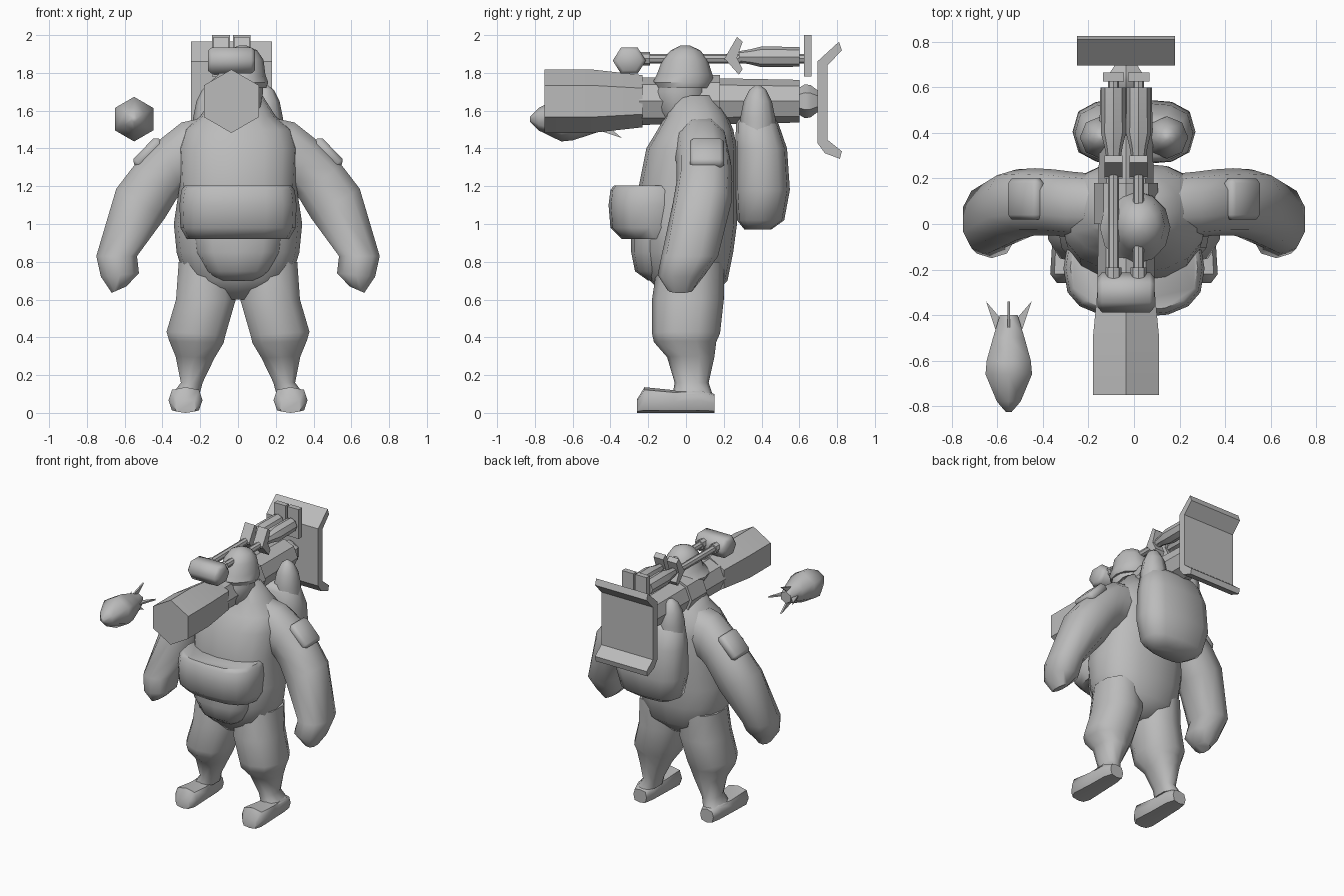
import bpy, bmesh, math
from mathutils import Vector, Matrix

if "Cube" in bpy.data.objects:
    bpy.data.objects.remove(bpy.data.objects["Cube"], do_unlink=True)

grey = bpy.data.materials.new("plain_grey")
grey.use_nodes = True
grey.diffuse_color = (0.5, 0.5, 0.5, 1)
grey.node_tree.nodes["Principled BSDF"].inputs["Base Color"].default_value = (0.5, 0.5, 0.5, 1)


def finish(name, bm, angle=40, mirrored=False):
    """Turn a bmesh into a smooth shaded object, flipped in x if asked."""
    if mirrored:
        bmesh.ops.scale(bm, vec=(-1, 1, 1), verts=bm.verts)
    bmesh.ops.recalc_face_normals(bm, faces=bm.faces)
    mesh = bpy.data.meshes.new(name)
    bm.to_mesh(mesh)
    bm.free()
    mesh.materials.append(grey)
    ob = bpy.data.objects.new(name, mesh)
    bpy.context.collection.objects.link(ob)
    bpy.ops.object.select_all(action='DESELECT')
    ob.select_set(True)
    bpy.context.view_layer.objects.active = ob
    bpy.ops.object.shade_smooth_by_angle(angle=math.radians(angle))
    return ob


def span(xa, za, xb, zb, y0, y1):
    """Ring reaching between two points in xz, and from y0 to y1."""
    a, b = Vector((xa, 0, za)), Vector((xb, 0, zb))
    return ((a + b) / 2 + Vector((0, (y0 + y1) / 2, 0)), (a - b) / 2, Vector((0, (y1 - y0) / 2, 0)))


def level(z, half, y0, y1, x=0):
    """Horizontal ring."""
    return span(x + half, z, x - half, z, y0, y1)


def upright(y, rx, rz, x, z):
    """Ring facing along y."""
    return (Vector((x, y, z)), Vector((rx, 0, 0)), Vector((0, 0, rz)))


def loft(name, rings, sides=8, boxy=1.0, angle=50, mirrored=False):
    bm = bmesh.new()
    loops = []
    for c, u, v in rings:
        loop = []
        for i in range(sides):
            t = math.pi / 2 + 2 * math.pi * i / sides
            p, q = (math.copysign(abs(f) ** boxy if abs(f) > 1e-6 else 0, f) for f in (math.cos(t), math.sin(t)))
            loop.append(bm.verts.new(c + u * p + v * q))
        loops.append(loop)
    for a, b in zip(loops, loops[1:]):
        for i in range(sides):
            j = (i + 1) % sides
            bm.faces.new((a[i], a[j], b[j], b[i]))
    bm.faces.new(loops[0])
    bm.faces.new(loops[-1])
    return finish(name, bm, angle, mirrored)


def tube(name, x, z, stations, sides=6, angle=40):
    """Turned part along y from (y, radius) stations."""
    return loft(name, [upright(y, r, r, x, z) for y, r in stations], sides, 1, angle)


def prism(name, x0, x1, outline):
    """Side outline in yz drawn out across x."""
    bm = bmesh.new()
    face = bm.faces.new([bm.verts.new((x0, y, z)) for y, z in outline])
    out = bmesh.ops.extrude_face_region(bm, geom=[face])["geom"]
    bmesh.ops.translate(bm, vec=(x1 - x0, 0, 0), verts=[g for g in out if isinstance(g, bmesh.types.BMVert)])
    return finish(name, bm, 30)


# Body
loft("torso", [level(.60, .10, -.1, .12), level(.70, .28, -.19, .22), level(.85, .325, -.24, .25),
               level(1.0, .34, -.25, .27), level(1.2, .31, -.25, .27), level(1.4, .32, -.21, .27),
               level(1.5, .29, -.15, .25), level(1.57, .2, -.11, .22), level(1.68, .13, -.08, .15)],
     16, .85, 60)
loft("lower_belly", [level(.70, .12, -.2, 0), level(.75, .17, -.27, 0), level(.85, .23, -.29, 0),
                     level(.93, .24, -.29, 0)], 12, .8, 60)
loft("belly_pouch", [level(.92, .27, -.34, 0), level(.98, .305, -.40, .02), level(1.1, .31, -.41, .02),
                     level(1.18, .30, -.40, .02), level(1.205, .28, -.38, 0)], 16, .75)

# Limbs, both sides
for side, flip in (("left", False), ("right", True)):
    loft(side + "_arm", [span(.18, 1.57, .16, 1.22, -.06, .22), span(.30, 1.545, .25, 1.19, -.06, .23),
                         span(.42, 1.45, .29, 1.17, -.05, .24), span(.55, 1.32, .32, 1.13, -.05, .245),
                         span(.65, 1.19, .38, 1.03, -.07, .24), span(.755, .83, .53, .83, -.13, .17),
                         span(.73, .72, .52, .74, -.15, .10), span(.67, .635, .59, .67, -.10, .04)],
         10, .85, 60, flip)
    loft(side + "_leg", [span(.32, .80, .02, .80, -.15, .2), span(.335, .6, .005, .6, -.18, .2),
                         span(.385, .43, .06, .41, -.18, .18), span(.37, .38, .07, .37, -.17, .16),
                         span(.335, .3, .12, .29, -.10, .15), span(.305, .16, .185, .16, -.06, .12),
                         span(.35, .1, .2, .1, -.07, .14)], 10, .85, 60, flip)
    loft(side + "_boot", [upright(-.26, .06, .035, .278, .035), upright(-.22, .09, .068, .278, .068),
                          upright(-.06, .08, .06, .278, .06), upright(.08, .075, .065, .278, .065),
                          upright(.15, .055, .05, .278, .05)], 8, .65, 60, flip)
    patch = bmesh.new()
    turn = Matrix.Translation((.475, .11, 1.375)) @ Matrix.Rotation(math.radians(46), 4, 'Y')
    bmesh.ops.create_cube(patch, size=1, matrix=turn @ Matrix.Diagonal((.19, .18, .07, 1)))
    bmesh.ops.bevel(patch, geom=patch.edges[:], offset=.02, segments=1, affect='EDGES')
    finish(side + "_shoulder_patch", patch, 50, flip)

# Head and helmet
loft("face", [level(1.54, .08, -.11, .1, .01), level(1.6, .11, -.15, .11, .01),
              level(1.70, .13, -.17, .11, .01), level(1.8, .11, -.12, .1, .02)], 10)
loft("helmet", [level(1.72, .145, -.16, .13, .005), level(1.75, .155, -.175, .145, .005),
                level(1.79, .125, -.155, .14, .02), level(1.87, .11, -.125, .115, .025),
                level(1.92, .075, -.08, .075, .025), level(1.945, .02, -.03, .02, .025)], 12, 1, 35)

# Backpack with two shells standing in it
loft("backpack", [level(.97, .14, .31, .45), level(1.02, .23, .27, .52), level(1.18, .27, .26, .55),
                  level(1.4, .26, .26, .535), level(1.53, .23, .265, .49), level(1.57, .17, .29, .46)],
     12, .7, 60)
for x in (-.145, .145):
    loft("pack_shell", [level(z, r, .38 - r, .38 + r, x)
                        for z, r in ((1.3, .09), (1.56, .093), (1.65, .075), (1.71, .045), (1.735, .012))], 8, 1, 60)

# Shoulder launcher
AX, AZ = -.035, 1.65
tube("launcher_muzzle", AX, AZ, [(-.75, .168), (-.5, .168), (-.23, .138)])
tube("launcher_barrel", AX, AZ, [(-.25, .125), (.15, .122), (.6, .113)], 8)
tube("launcher_collar", AX, AZ, [(.0, .14), (.18, .14)], 8)
tube("launcher_nozzle", AX, AZ, [(.58, .06), (.63, .09), (.66, .085), (.72, .04)])
prism("rear_shield", -.25, .18, [(.81, 1.965), (.695, 1.86), (.695, 1.43), (.735, 1.375), (.815, 1.345),
                                 (.825, 1.385), (.75, 1.445), (.75, 1.84), (.825, 1.92)])

# Sighting gear above the launcher
loft("sight_box", [span(x, 1.865 + r, x, 1.865 - r, -.30 - r * 1.1, -.30 + r * 1.1)
                   for x, r in ((-.16, .06), (-.14, .08), (.07, .08), (.09, .06))], 6)
for x in (-.09, .02):
    tube("sight_rod", x, 1.875, [(-.24, .025), (.66, .025)], 8)
    tube("sight_cuff", x, 1.875, [(-.24, .035), (-.19, .035)], 8)
    tube("sight_barrel", x, 1.885, [(.28, .03), (.34, .04), (.4, .055), (.6, .052)], 8)
    prism("sight_upper_blade", x - .04, x + .04, [(.2, 1.87), (.27, 1.99), (.3, 1.965), (.27, 1.88)])
    prism("sight_lower_blade", x - .04, x + .04, [(.2, 1.88), (.28, 1.79), (.3, 1.82), (.27, 1.88)])
    prism("sight_end_plate", x - .047, x + .047, [(.625, 2), (.665, 2), (.665, 1.78), (.625, 1.78)])

# Floating rocket
RX, RZ = -.55, 1.555
tube("rocket", RX, RZ, [(-.825, .015), (-.78, .06), (-.66, .118), (-.6, .112), (-.5, .08), (-.4, .045)], 6, 60)
for i in range(4):
    fin = bmesh.new()
    d = Matrix.Translation((RX, 0, RZ)) @ Matrix.Rotation(math.pi / 2 * i, 4, 'Y')
    edge = [(.03, -.47), (.06, -.46), (.1, -.34), (.04, -.41)]
    base = fin.faces.new([fin.verts.new(d @ Vector((r, y, -.006))) for r, y in edge])
    top = bmesh.ops.extrude_face_region(fin, geom=[base])["geom"]
    bmesh.ops.translate(fin, vec=d.to_3x3() @ Vector((0, 0, .012)),
                        verts=[g for g in top if isinstance(g, bmesh.types.BMVert)])
    finish("rocket_fin", fin, 30)
